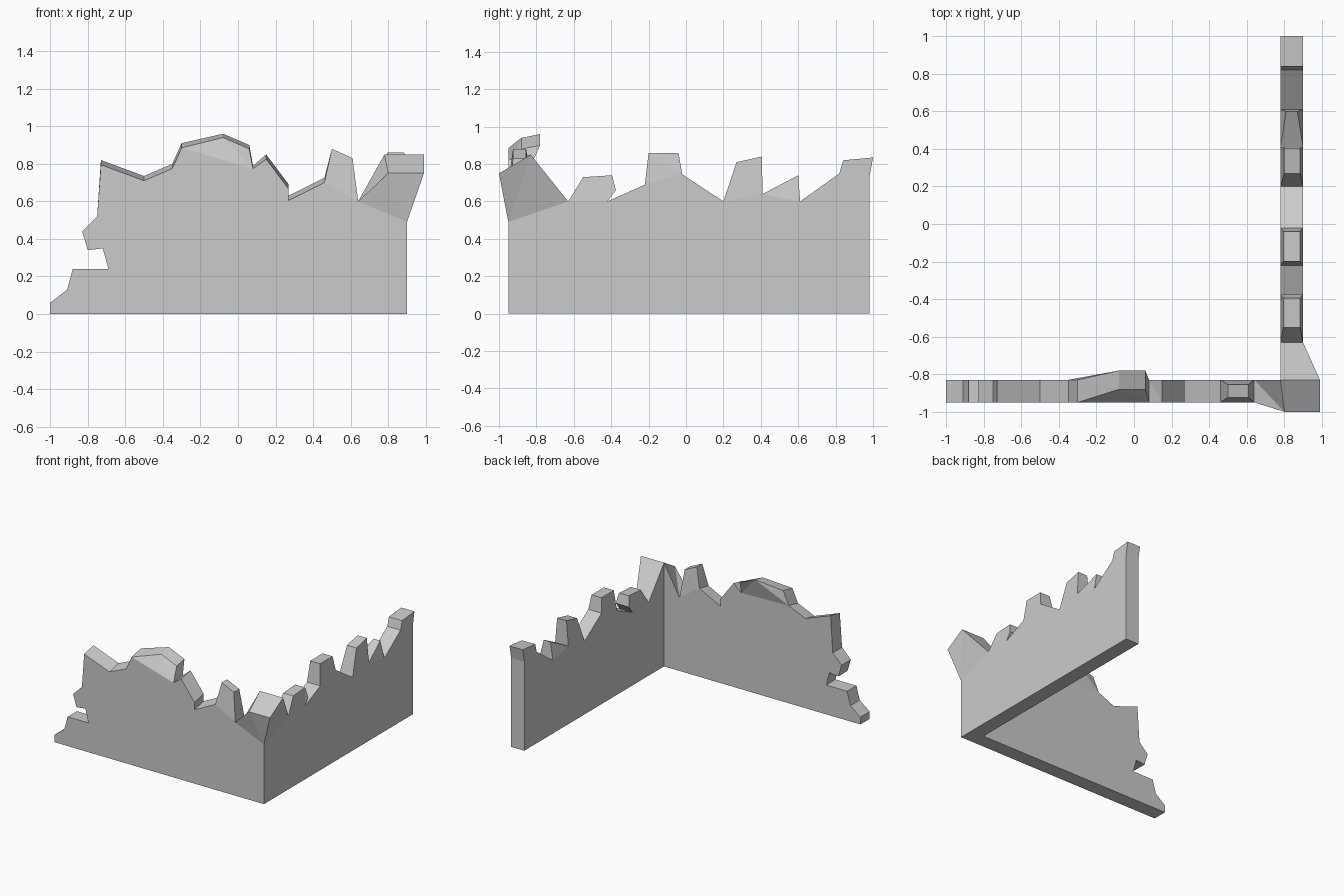
import bpy, bmesh

if "Cube" in bpy.data.objects:
    bpy.data.objects.remove(bpy.data.objects["Cube"])

T = 0.12  # wall thickness
bm = bmesh.new()


def face(pts):
    return bm.faces.new([bm.verts.new(p) for p in pts])


def expand(profile):
    # (along, height[, outer drop, outer inset, inner inset])
    return [tuple(p) + (0, 0, 0)[len(p) - 2:] for p in profile]


def wall(profile, bumps, place, outer_end, inner_end):
    """Broken wall from its free end to the corner; bumps are index ranges with leaning tops."""
    pts = expand(profile)
    outer = [place(u, d, z - drop) for u, z, drop, d, e in pts]
    inner = [place(u, T - e, z) for u, z, drop, d, e in pts]
    for a in range(len(pts) - 1):  # broken edge
        face([outer[a], outer[a + 1], inner[a + 1], inner[a]])
    hidden = {k for i, j in bumps for k in range(i + 1, j)}
    for side, end in ((outer, outer_end), (inner, inner_end)):
        face([p for k, p in enumerate(side) if k not in hidden] + end)
        for i, j in bumps:
            face(side[i:j + 1])
    return outer[-1], inner[-1]


# corner points: base, start of flare, flared cap
base_out, base_in = (0.90, -0.95, 0), (0.78, -0.83, 0)
flare = (0.90, -0.95, 0.49)
cap_a, cap_b = (0.80, -1.0, 0.75), (0.99, -1.0, 0.75)
cap_c, peak = (0.99, -0.83, 0.85), (0.78, -0.83, 0.85)

# front wall
D = 0.025
front = [(-1, 0), (-1, 0.06), (-0.91, 0.13), (-0.88, 0.24), (-0.69, 0.24),
         (-0.72, 0.35), (-0.80, 0.34), (-0.83, 0.44), (-0.75, 0.52),
         (-0.73, 0.82, D), (-0.50, 0.735, D), (-0.35, 0.80, D),
         (-0.30, 0.91, D), (-0.08, 0.96, 0.02, 0.07, -0.05),
         (0.06, 0.90, 0.02, 0.07, -0.05), (0.08, 0.79, 0.015),
         (0.15, 0.85, D), (0.27, 0.69, D), (0.27, 0.63, D), (0.46, 0.725, D),
         (0.50, 0.88, 0, 0.025, 0.025), (0.61, 0.83, 0, 0.025, 0.025), (0.64, 0.60)]
fo, fi = wall(front, [(11, 15), (19, 22)], lambda u, d, z: (u, -0.95 + d, z),
              [flare, base_out], [peak, base_in])

# side wall
I = 0.015
side = [(0.98, 0), (0.98, 0.73), (1.0, 0.835), (0.84, 0.82), (0.82, 0.75), (0.61, 0.60),
        (0.60, 0.74, 0, 0.03, 0.03), (0.41, 0.64),
        (0.405, 0.84, 0, I, 0.02), (0.27, 0.81, 0, I, 0.02), (0.20, 0.60),
        (-0.02, 0.745), (-0.04, 0.86, 0, I, I), (-0.20, 0.86, 0, I, I), (-0.22, 0.69),
        (-0.42, 0.60), (-0.375, 0.66), (-0.395, 0.74, 0, I, I),
        (-0.55, 0.73, 0, I, I), (-0.63, 0.60)]
so, si = wall(side, [(1, 4), (5, 7), (7, 10), (11, 14), (15, 19)],
              lambda u, d, z: (0.90 - d, u, z), [flare, base_out], [peak, base_in])

# flared corner
for f in ([fo, cap_a, peak, fi], [cap_a, cap_b, cap_c, peak], [cap_c, so, si, peak],
          [fo, cap_a, flare], [cap_a, cap_b, flare],
          [so, cap_c, flare], [cap_c, cap_b, flare]):
    face(f)

# underside
face([(-1, -0.95, 0), base_out, (0.90, 0.98, 0), (0.78, 0.98, 0), base_in, (-1, -0.83, 0)])

bmesh.ops.remove_doubles(bm, verts=bm.verts, dist=0.0005)
bmesh.ops.recalc_face_normals(bm, faces=bm.faces)
bmesh.ops.triangulate(bm, faces=bm.faces[:])
mesh = bpy.data.meshes.new("ruined_corner_wall")
bm.to_mesh(mesh)
bm.free()
bpy.context.collection.objects.link(bpy.data.objects.new("ruined_corner_wall", mesh))
